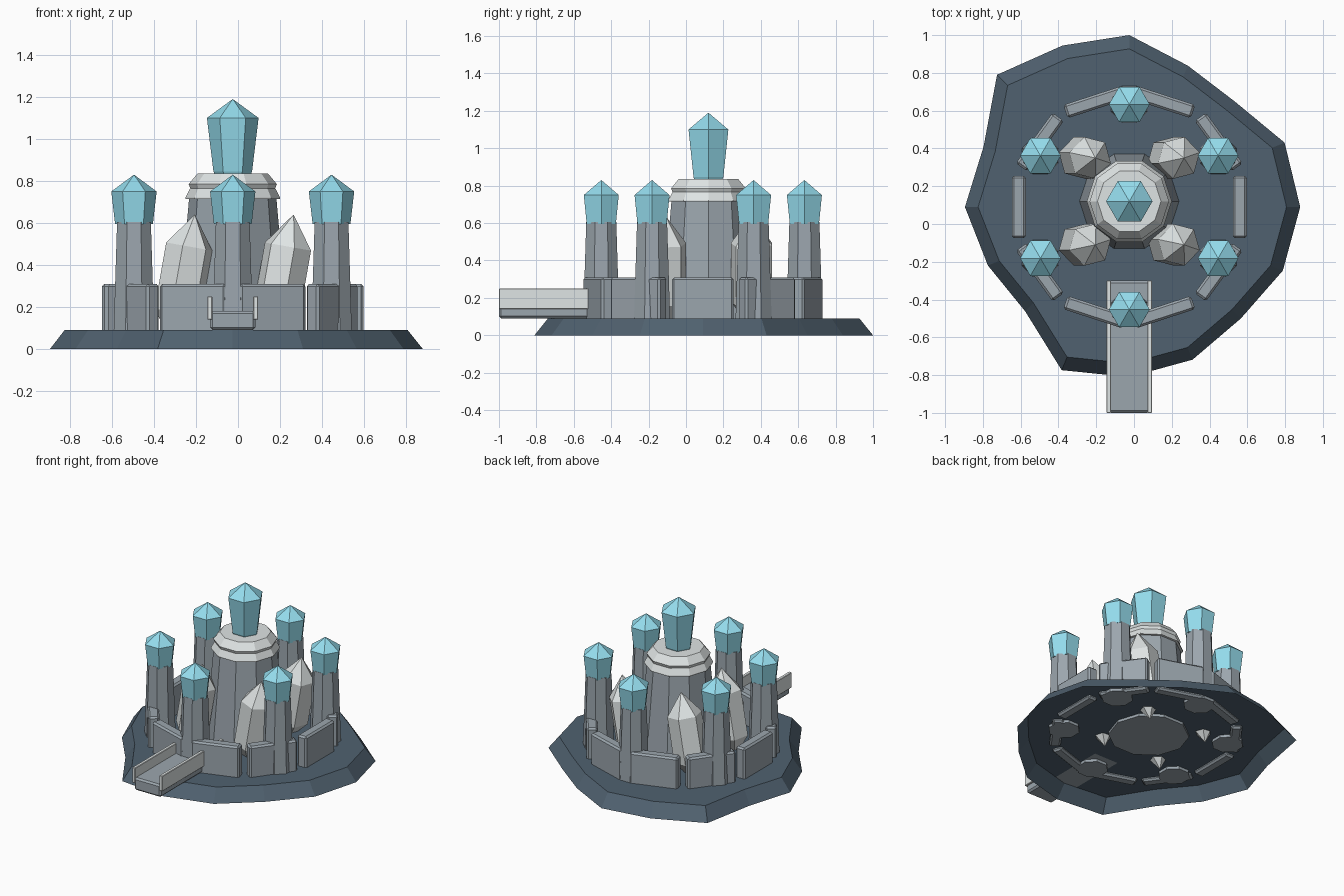
import bpy, bmesh, math
from mathutils import Matrix, Vector

if "Cube" in bpy.data.objects:
    bpy.data.objects.remove(bpy.data.objects["Cube"])

CX, CY = -0.025, 0.09


def material(name, rgb):
    m = bpy.data.materials.new(name)
    m.diffuse_color = (*rgb, 1)
    m.use_nodes = True
    m.node_tree.nodes["Principled BSDF"].inputs["Base Color"].default_value = m.diffuse_color
    return m


ROCK = material("dark_rock", (0.08, 0.12, 0.16))
STONE = material("grey_stone", (0.33, 0.38, 0.42))
PALE = material("pale_stone", (0.74, 0.78, 0.78))
ICE = material("blue_crystal", (0.30, 0.72, 0.85))


def finish(name, bm, mat, loc=(0, 0, 0), rot=(0, 0, 0)):
    bmesh.ops.recalc_face_normals(bm, faces=bm.faces)
    me = bpy.data.meshes.new(name)
    bm.to_mesh(me)
    bm.free()
    me.materials.append(mat)
    ob = bpy.data.objects.new(name, me)
    ob.location, ob.rotation_euler = loc, rot
    bpy.context.collection.objects.link(ob)
    return ob


def lathe(name, profile, sides, mat, loc, rot=(0, 0, 0), phase=0.0):
    """Faceted solid from (radius, z) pairs; radius 0 makes a pointed end."""
    bm = bmesh.new()
    rings = []
    for r, z in profile:
        if r == 0:
            rings.append([bm.verts.new((0, 0, z))])
        else:
            rings.append([bm.verts.new((r * math.cos(phase + math.tau * i / sides),
                                        r * math.sin(phase + math.tau * i / sides), z))
                          for i in range(sides)])
    for a, b in zip(rings, rings[1:]):
        for i in range(sides):
            j = (i + 1) % sides
            if len(a) == 1:
                bm.faces.new((a[0], b[j], b[i]))
            elif len(b) == 1:
                bm.faces.new((a[i], a[j], b[0]))
            else:
                bm.faces.new((a[i], a[j], b[j], b[i]))
    for ring in (rings[0], rings[-1]):
        if len(ring) > 1:
            bm.faces.new(ring)
    return finish(name, bm, mat, loc, rot)


def block(name, size, loc, mat, angle=0.0, bevel=0.01):
    bm = bmesh.new()
    bmesh.ops.create_cube(bm, size=1, matrix=Matrix.Diagonal((*size, 1)))
    if bevel:
        bmesh.ops.bevel(bm, geom=bm.edges[:], offset=bevel, segments=1,
                        affect='EDGES', profile=0.5)
    return finish(name, bm, mat, loc, (0, 0, angle))


# irregular rock base, open underneath
radii = [.905, .89, .79, .81, .91, .925, .99, .835, .87, .81, .78, .935, .90, .875, .835, .88]
bm = bmesh.new()
low, high = [], []
for i, r in enumerate(radii):
    d = Vector((math.cos(math.tau * i / 16), math.sin(math.tau * i / 16), 0)) * r
    low.append(bm.verts.new(d))
    high.append(bm.verts.new(d * 0.92 + Vector((0, 0, 0.09))))
for i in range(16):
    j = (i + 1) % 16
    bm.faces.new((low[i], low[j], high[j], high[i]))
bm.faces.new(high)
finish("rock_base", bm, ROCK, (CX, CY, 0))

# ring of wall segments
for i in range(10):
    a = math.tau * i / 10
    block(f"wall_{i}", (0.074, 0.33, 0.24),
          (CX + 0.585 * math.cos(a), CY + 0.585 * math.sin(a), 0.19), STONE, a, 0.012)

# six outer towers with crystal tips
for i in range(6):
    a = math.radians(30 + 60 * i)
    p = (CX + 0.543 * math.cos(a), CY + 0.543 * math.sin(a), 0)
    lathe(f"tower_{i}", [(0.105, 0.07), (0.087, 0.605)], 8, STONE, p, phase=math.pi / 8)
    lathe(f"tower_crystal_{i}", [(0.09, 0.595), (0.108, 0.75), (0, 0.83)], 6, ICE, p)

# central keep, collar and large crystal
keep = (CX, CY + 0.03, 0)
lathe("keep_shaft", [(0.265, 0.07), (0.205, 0.75)], 10, STONE, keep)
lathe("keep_lower_collar", [(0.225, 0.715), (0.225, 0.722), (0.203, 0.765)], 10, PALE, keep)
lathe("keep_upper_collar", [(0.198, 0.755), (0.21, 0.785), (0.168, 0.835)], 10, PALE, keep)
lathe("keep_crystal", [(0.085, 0.83), (0.092, 0.845), (0.123, 1.10), (0, 1.19)], 6, ICE, keep)

# leaning shards around the keep
for i, (sx, sy) in enumerate(((1, 1), (-1, 1), (-1, -1), (1, -1))):
    lathe(f"shard_{i}", [(0, -0.31), (0.115, -0.16), (0.115, 0.16), (0, 0.315)], 6, PALE,
          (keep[0] + 0.235 * sx, keep[1] + 0.23 * sy, 0.33),
          (0, math.radians(10), 0), phase=0.25 * sx * sy)

# entrance bridge with side rails
block("bridge_floor", (0.215, 0.70, 0.09), (CX, -0.65, 0.135), STONE, bevel=0.012)
for s in (-1, 1):
    block("bridge_rail", (0.024, 0.70, 0.11), (CX + 0.109 * s, -0.65, 0.195), PALE, bevel=0.003)
